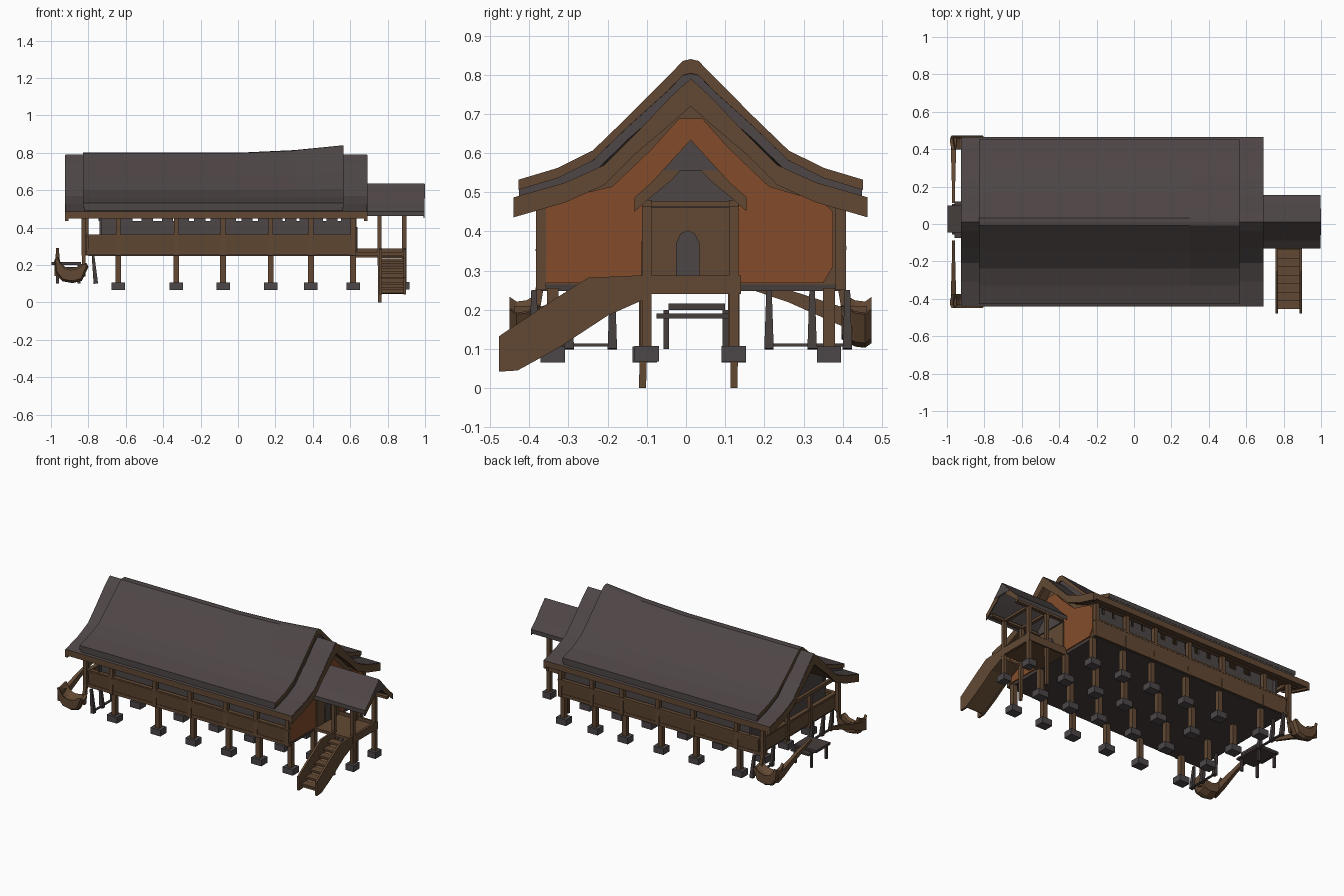
import bpy, bmesh
from mathutils import Vector

cube = bpy.data.objects.get("Cube")
if cube:
    bpy.data.objects.remove(cube, do_unlink=True)


def material(name, rgb):
    m = bpy.data.materials.new(name)
    m.use_nodes = True
    m.diffuse_color = (*rgb, 1)
    m.node_tree.nodes["Principled BSDF"].inputs["Base Color"].default_value = (*rgb, 1)
    return m


GREY = material("roof grey", (0.077, 0.061, 0.061))
BROWN = material("timber brown", (0.122, 0.066, 0.033))
ORANGE = material("wall orange", (0.23, 0.073, 0.024))
STONE = material("footing stone", (0.073, 0.063, 0.065))
DARK = material("dark timber", (0.06, 0.047, 0.044))
CY = 0.012  # centre line of the house


def loft(name, rings, *mats, rule=None):
    """Skin closed rings of points and cap both ends."""
    bm = bmesh.new()
    vs = [[bm.verts.new(p) for p in r] for r in rings]
    n = len(rings[0])
    for a, b in zip(vs, vs[1:]):
        for i in range(n):
            j = (i + 1) % n
            bm.faces.new((a[i], a[j], b[j], b[i]))
    bm.faces.new(vs[0])
    bm.faces.new(vs[-1])
    bmesh.ops.recalc_face_normals(bm, faces=bm.faces)
    if rule:
        for f in bm.faces:
            f.material_index = rule(f.normal)
    me = bpy.data.meshes.new(name)
    bm.to_mesh(me)
    bm.free()
    for m in mats:
        me.materials.append(m)
    ob = bpy.data.objects.new(name, me)
    bpy.context.collection.objects.link(ob)
    return ob


def slab(name, x0, x1, yz, mat):
    return loft(name, [[(x, y, z) for y, z in yz] for x in (x0, x1)], mat)


def box(name, x0, x1, y0, y1, z0, z1, mat):
    return slab(name, x0, x1, [(y0, z0), (y1, z0), (y1, z1), (y0, z1)], mat)


def beam(name, a, b, w, mat, w2=None):
    """Square bar between two points, optionally tapered."""
    a, b = Vector(a), Vector(b)
    d = (b - a).normalized()
    u = d.cross(Vector((0, 0, 1)) if abs(d.z) < 0.9 else Vector((0, 1, 0))).normalized()
    v = d.cross(u)
    rings = [[p + (u * i + v * j) * s / 2 for i, j in ((-1, -1), (1, -1), (1, 1), (-1, 1))]
             for p, s in ((a, w), (b, w2 or w))]
    return loft(name, rings, mat)


def brown_edges(n):
    return 0 if n.z > 0.15 else 1


def brown_ends(n):
    return 1 if abs(n.x) > 0.8 else 0


def roof(name, stations, half, thick, rule):
    """Sweeping gable roof; stations are (x, ridge lift)."""
    rings = []
    for x, lift in stations:
        top = [(y, z + lift * max(0, 1 - y / 0.3)) for y, z in half]
        outer = [(-y, z) for y, z in reversed(top)] + top[1:]
        inner = [(y, z - thick * (1.4 if abs(y) < 0.1 else 1)) for y, z in reversed(outer)]
        rings.append([(x, CY + y, z) for y, z in outer + inner])
    return loft(name, rings, GREY, BROWN, rule=rule)


# Two-tier main roof: the upper tier has a brown rim over a grey underlayer
UPPER = [(0, .80), (.02, .798), (.06, .762), (.16, .675), (.25, .600), (.34, .562), (.44, .532)]
UNDER = [(y * .995, z - .024) for y, z in UPPER]
LOWER = [(0, .79), (.05, .745), (.14, .65), (.22, .57), (.32, .525), (.452, .487)]
LIFT = [(-.83, 0), (0, 0), (.3, .014), (.565, .04)]
roof("upper_roof", LIFT, UPPER, .026, brown_ends)
roof("upper_roof_underlayer", [(x * .99, h) for x, h in LIFT], UNDER, .034, lambda n: 0)
roof("lower_roof", [(-.922, 0), (.69, 0)], LOWER, .038, brown_edges)
for x in (-.925, .675):
    roof("bargeboard", [(x, 0), (x + .018, 0)], [(y, z - .003) for y, z in LOWER], .048, brown_edges)

# Porch roof, end boards and the grey peak plate
PORCH = [(0, .635), (.05, .58), (.1, .525), (.143, .487)]
roof("porch_roof", [(.63, 0), (.992, 0)], PORCH, .026, lambda n: 0)
roof("porch_bargeboard", [(.992, 0), (.998, 0)], PORCH, .036, brown_ends)
slab("porch_peak_plate", .994, 1.0, [(CY - .07, .556), (CY + .07, .556), (CY, .632)], GREY)

# Floor and perimeter beams
box("floor", -.80, .62, -.37, .395, .248, .265, DARK)
Y0, Y1 = -.37, .395
for y in (Y0, Y1):
    s = 1 if y > 0 else -1
    box("floor_beam", -.81, .63, y - .01, y + .01, .252, .272, BROWN)
    box("eave_beam", -.88, .66, y - .012, y + .012, .463, .485, BROWN)
    # Low outer wall, slightly flared, with a rail
    slab("low_side_wall", -.80, .62,
         [(y - s * .01, .262), (y + s * .006, .262), (y + s * .014, .355), (y - s * .004, .355)], BROWN)
    box("side_rail", -.81, .63, y - .012, y + .015, .352, .363, BROWN)

# Side bays: grey recessed panels leaving narrow openings under the eaves
POSTS = [-.825, -.64, -.33, -.08, .175, .39, .615]
for a, b in zip(POSTS, POSTS[1:]):
    for y in (Y0 + .03, Y1 - .03):
        start = max(a, -.73)
        box("recessed_panel", start, b, y - .006, y + .006, .265, .435, GREY)
        for k in (.15, .5, .85):
            m = start + (b - start) * k
            box("panel_upright", m - .03, m + .03, y - .005, y + .005, .435, .475, GREY)
for x in POSTS:
    for y in (Y0, Y1):
        beam("wall_post", (x, y, .25), (x, y, .48), .026, BROWN)

# Stilts on stone footings
for x in POSTS[1:]:
    for y in (-.34, -.105, .122, .365):
        beam("stilt", (x, y, .09), (x, y, .255), .03, BROWN)
        box("footing", x - .036, x + .036, y - .031, y + .031, .066, .106, STONE)

# Gable walls
GABLE = [(Y0, .262), (Y1, .262), (Y1, .475), (CY + .22, .535), (CY + .14, .615),
         (CY, .745), (CY - .14, .615), (CY - .22, .535), (Y0, .475)]
slab("right_gable_wall", .605, .62, GABLE, BROWN)
slab("right_orange_panel", .62, .627,
     [(-.358, .268), (.35, .268), (.375, .31), (.375, .45), (.35, .475), (CY + .2, .515), (CY + .1, .61),
      (CY + .03, .688), (CY - .03, .688), (CY - .1, .61), (CY - .2, .515), (-.358, .475)], ORANGE)
slab("left_gable_wall", -.74, -.73, GABLE, GREY)
box("left_low_wall", -.81, -.797, Y0, Y1, .262, .355, BROWN)
box("left_rail", -.818, -.79, Y0, Y1, .352, .364, BROWN)
box("left_tie_beam", -.835, -.815, Y0, Y1, .463, .485, BROWN)
for y in (-.105, .125):
    beam("left_end_post", (-.81, y, .25), (-.81, y, .47), .022, BROWN)

# Entrance wall, arched door and grey panel above
box("entrance_wall", .62, .634, -.1, .122, .27, .465, BROWN)
slab("door", .634, .64, [(-.025, .275), (.035, .275), (.035, .37), (.022, .395), (.005, .403),
                         (-.014, .395), (-.025, .37)], GREY)
slab("entrance_gable_panel", .634, .642, [(-.105, .46), (.13, .46), (.11, .515), (.05, .57),
                                         (-.025, .57), (-.085, .515)], GREY)

# Porch deck, posts and beams
box("porch_deck", .62, .9, -.11, .135, .25, .268, BROWN)
box("porch_edge", .885, .9, -.115, .14, .24, .288, BROWN)
box("porch_back_edge", .62, .9, .125, .137, .24, .288, BROWN)
for y in (-.1, .122):
    beam("porch_post", (.888, y, .08), (.888, y, .48), .024, BROWN)
    box("porch_footing", .86, .916, y - .031, y + .031, .068, .108, STONE)
    s = 1 if y > 0 else -1
    beam("porch_inner_post", (.757, CY * .5 + s * .117, 0), (.757, y, .48), .018, BROWN, .022)
    box("porch_plate", .64, .985, y - .012, y + .012, .464, .48, BROWN)
for x in (.757, .888):
    box("porch_tie", x - .01, x + .01, -.11, .135, .462, .478, BROWN)

# Entrance stairs with solid side boards
SIDE = [(-.478, .042), (-.478, .132), (-.35, .218), (-.25, .282), (-.11, .288), (-.11, .225),
        (-.2, .185), (-.33, .1), (-.43, .045)]
for x in (.757, .885):
    slab("stair_side", x, x + .013, SIDE, BROWN)
slab("stair_back", .76, .89, [(-.44, .05), (-.2, .198), (-.11, .235), (-.11, .225), (-.2, .186), (-.43, .046)], BROWN)
for i in range(7):
    y, z = -.455 + .045 * i, .068 + .028 * i
    box("stair_tread", .762, .89, y, y + .05, z, z + .012, BROWN)

# Rear landing with a bench and thin supports
box("rear_landing", -.998, -.84, -.045, .1, .2, .216, DARK)
box("rear_landing_rail", -.96, -.83, -.075, .12, .178, .19, DARK)
for x in (-.965, -.85):
    for y in (-.05, .1):
        beam("landing_leg", (x, y, .1), (x, y, .2), .014, DARK)

# Thick crescent scoops at the rear corners, with tapering rails climbing inwards
SCOOP = [(-.088, .115), (-.08, .05), (-.045, .01), (.01, 0), (.06, .012), (.095, .085)]
INNER = [(.078, .09), (.045, .066), (0, .058), (-.035, .066), (-.06, .09), (-.072, .118)]
for s in (1, -1):
    rings = [[(-.895 + dx * w, CY + s * t, z + dz) for dx, dz in SCOOP + INNER]
             for t, z, w in ((.385, .125, .9), (.42, .106, 1), (.445, .103, 1), (.462, .115, .92))]
    loft("corner_scoop", rings, BROWN)
    rail = [[(-.965 + i * w, CY + s * t, z + j * h) for i, j in ((-1, -1), (1, -1), (1, 1), (-1, 1))]
            for t, z, w, h in ((.45, .175, .016, .035), (.38, .185, .014, .024),
                               (.25, .235, .01, .016), (.1, .28, .007, .01))]
    loft("scoop_rail", rail, BROWN)
    box("ramp_brace", -.77, -.757, CY + s * .2 - .01, CY + s * .4, .106, .114, DARK)
    for t in (.2, .31, .4):
        beam("ramp_leg", (-.76, CY + s * t, .1), (-.775, CY + s * t, .25), .024, DARK, .014)
    beam("corner_post", (-.825, CY + s * .405, .14), (-.825, CY + s * .385, .26), .02, BROWN)
